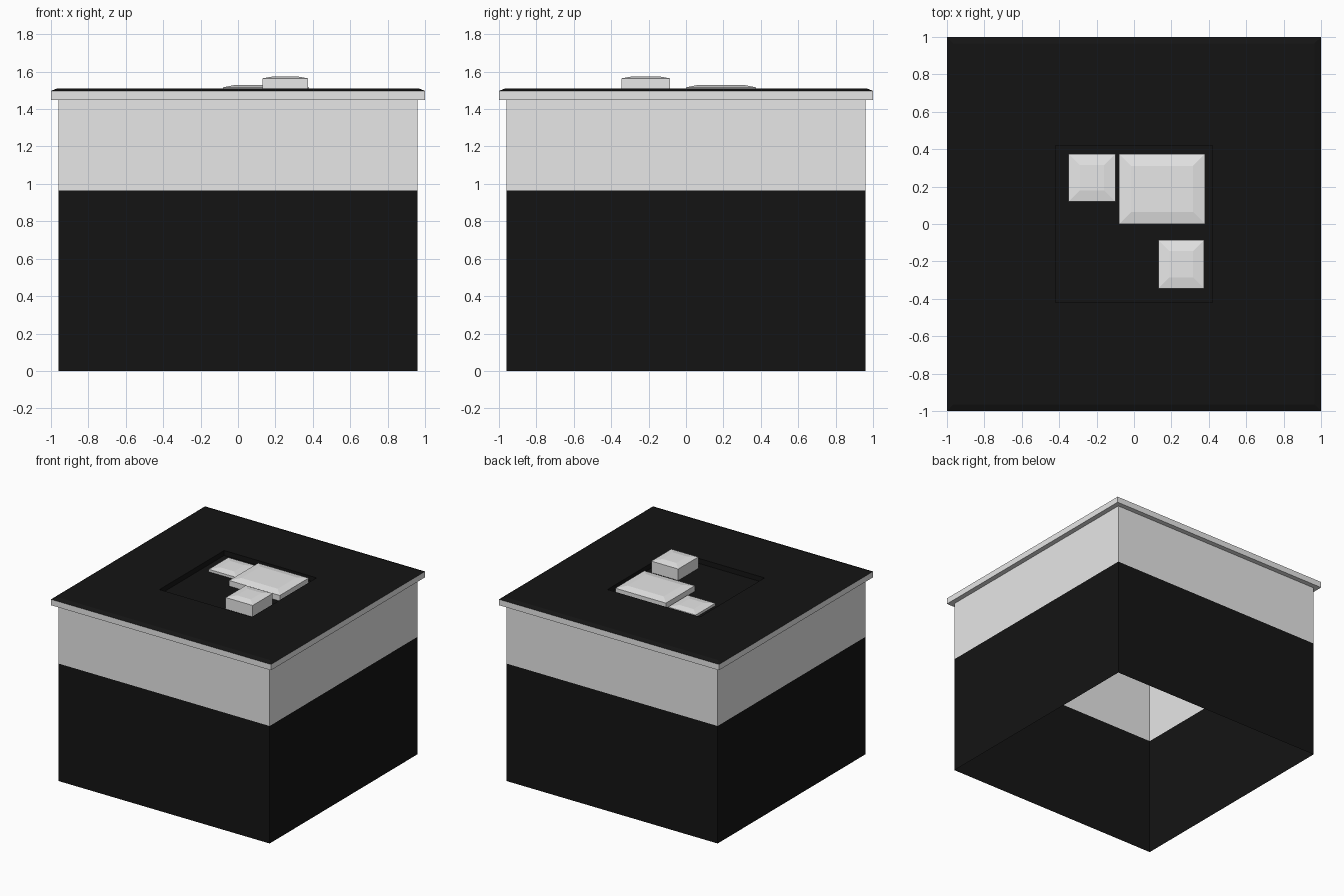
import bpy
import bmesh

old = bpy.data.objects.get("Cube")
if old:
    bpy.data.objects.remove(old, do_unlink=True)


def make_material(name, value):
    mat = bpy.data.materials.new(name)
    mat.use_nodes = True
    colour = (value, value, value, 1)
    mat.diffuse_color = colour
    bsdf = next(n for n in mat.node_tree.nodes if n.type == "BSDF_PRINCIPLED")
    bsdf.inputs["Base Color"].default_value = colour
    return mat


light_grey = make_material("light grey", 0.8)
near_black = make_material("near black", 0.007)


def rectangle_loft(name, rings, materials, cap_material=0):
    """Loft stacked rectangles (centre, half sizes, z, material of band above), cap the last."""
    bm = bmesh.new()
    previous = None
    for (cx, cy), (hx, hy), z, band in rings:
        ring = [bm.verts.new((cx + sx * hx, cy + sy * hy, z))
                for sx, sy in ((-1, -1), (1, -1), (1, 1), (-1, 1))]
        if previous:
            for i in range(4):
                j = (i + 1) % 4
                face = bm.faces.new((previous[i], previous[j], ring[j], ring[i]))
                face.material_index = previous_band
        previous, previous_band = ring, band
    bm.faces.new(previous).material_index = cap_material
    mesh = bpy.data.meshes.new(name)
    bm.to_mesh(mesh)
    bm.free()
    for mat in materials:
        mesh.materials.append(mat)
    obj = bpy.data.objects.new(name, mesh)
    bpy.context.collection.objects.link(obj)
    return obj


def square_loft(name, profile, cap_material):
    rings = [((0, 0), (half, half), z, band) for half, z, band in profile]
    return rectangle_loft(name, rings, (light_grey, near_black), cap_material)


GREY, BLACK = 0, 1
WALL, EAVE, WELL = 0.96, 1.0, 0.42
LIP_Z, ROOF_Z, FLOOR_Z = 1.449, 1.511, 1.47

# Open-bottomed walls: dark lower storey, light upper band
square_loft("walls", [(WALL, 0, BLACK), (WALL, 0.965, GREY),
                      (WALL, LIP_Z, GREY)], GREY)
walls = bpy.data.objects["walls"].data
bm = bmesh.new()
bm.from_mesh(walls)
bm.faces.ensure_lookup_table()
bmesh.ops.delete(bm, geom=[bm.faces[-1]], context="FACES_ONLY")
bm.to_mesh(walls)
bm.free()

# Overhanging roof with a light fascia, sloped dark rim and sunken centre well
square_loft("roof", [(WALL, LIP_Z, GREY), (EAVE, LIP_Z, GREY),
                     (EAVE, 1.497, BLACK), (0.965, ROOF_Z, BLACK),
                     (WELL, ROOF_Z, BLACK), (WELL, FLOOR_Z, BLACK)], BLACK)


# Rooftop units with sloped top borders, standing in the well
def rooftop_unit(name, x0, x1, y0, y1, edge_z, top_z, inset):
    centre = ((x0 + x1) / 2, (y0 + y1) / 2)
    hx, hy = (x1 - x0) / 2, (y1 - y0) / 2
    rectangle_loft(name, [(centre, (hx, hy), FLOOR_Z, GREY),
                          (centre, (hx, hy), edge_z, GREY),
                          (centre, (hx - inset, hy - inset), top_z, GREY)],
                   (light_grey,))


rooftop_unit("low_roof_unit", -0.35, -0.10, 0.12, 0.375, 1.49, 1.50, 0.06)
rooftop_unit("wide_roof_unit", -0.08, 0.38, 0.0, 0.375, 1.516, 1.529, 0.065)
rooftop_unit("tall_roof_unit", 0.13, 0.375, -0.345, -0.085, 1.564, 1.575, 0.06)
